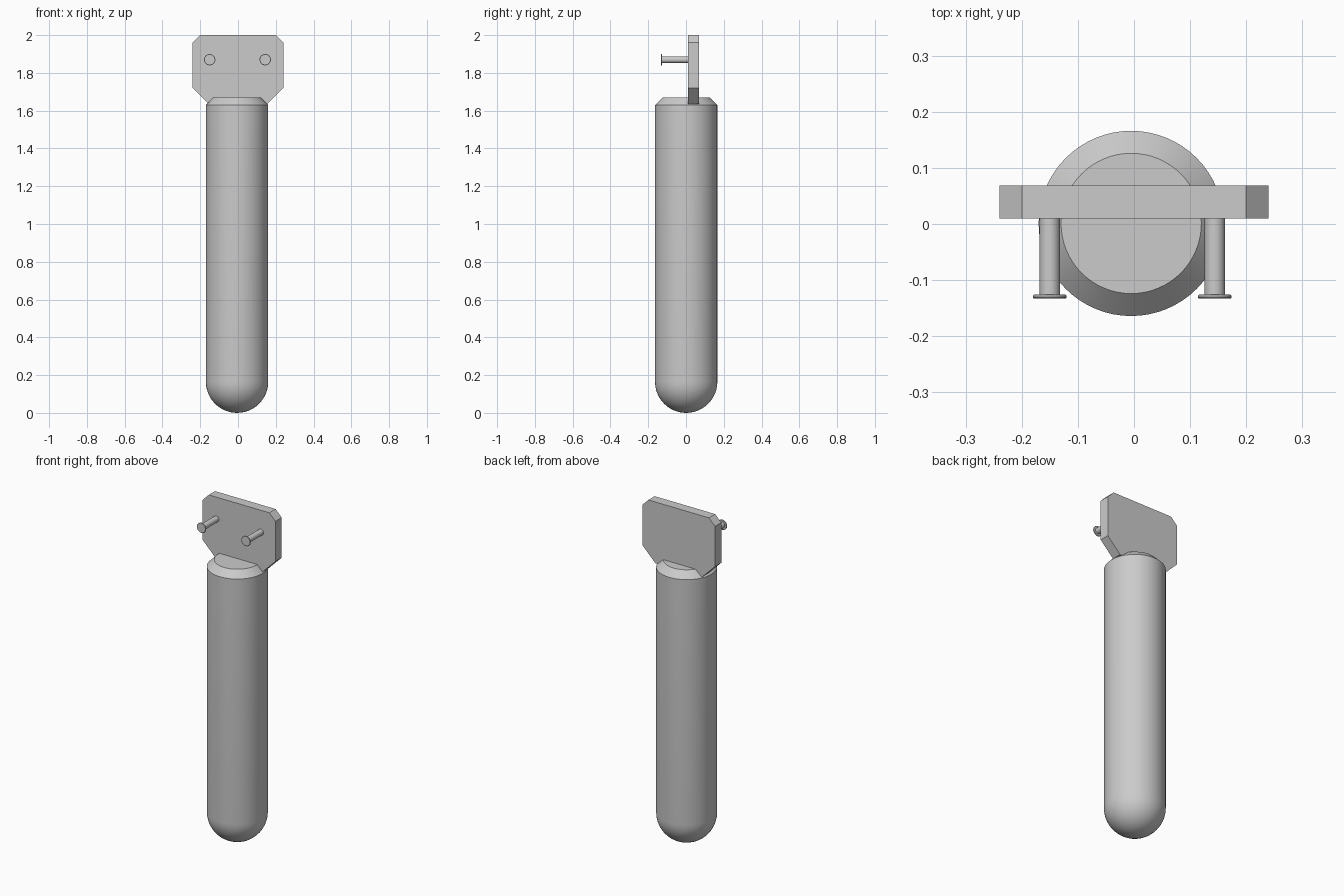
import bpy, bmesh, math
from mathutils import Matrix, Vector

cube = bpy.data.objects.get("Cube")
if cube:
    bpy.data.objects.remove(cube, do_unlink=True)

GREY = (0.6, 0.6, 0.6, 1.0)
metal = bpy.data.materials.new("plain_grey")
metal.use_nodes = True
metal.diffuse_color = GREY
for node in metal.node_tree.nodes:
    if node.type == 'BSDF_PRINCIPLED':
        node.inputs["Base Color"].default_value = GREY


def finish(bm, name, matrix=Matrix(), smooth=False):
    """Turn a bmesh into a named object with the grey material."""
    bmesh.ops.remove_doubles(bm, verts=bm.verts, dist=1e-5)
    bmesh.ops.recalc_face_normals(bm, faces=bm.faces)
    bm.transform(matrix)
    mesh = bpy.data.meshes.new(name)
    bm.to_mesh(mesh)
    bm.free()
    mesh.materials.append(metal)
    obj = bpy.data.objects.new(name, mesh)
    bpy.context.collection.objects.link(obj)
    if smooth:
        bpy.ops.object.select_all(action='DESELECT')
        bpy.context.view_layer.objects.active = obj
        obj.select_set(True)
        bpy.ops.object.shade_smooth_by_angle(angle=math.radians(30))
    return obj


def lathe(name, profile, matrix, steps):
    """Spin a (radius, height) profile around z, then place it."""
    bm = bmesh.new()
    verts = [bm.verts.new((r, 0, z)) for r, z in profile]
    edges = [bm.edges.new(pair) for pair in zip(verts, verts[1:])]
    bmesh.ops.spin(bm, geom=verts + edges, cent=(0, 0, 0), axis=(0, 0, 1),
                   angle=math.tau, steps=steps, use_merge=True)
    return finish(bm, name, matrix, smooth=True)


# Round-bottomed cylinder with a chamfered top
R = 0.165
arc = [i * math.pi / 24 for i in range(13)]
body_profile = [(R * math.sin(a), R - R * math.cos(a)) for a in arc]
body_profile += [(R, 1.63), (0.125, 1.67), (0, 1.67)]
lathe("cylinder_body", body_profile, Matrix.Translation((-0.005, 0.001, 0)), 64)

# Mounting plate with cut corners
half = [(0.155, 1.635), (0.24, 1.72), (0.24, 1.96), (0.2, 2.0)]
outline = half + [(-x, z) for x, z in reversed(half)]
bm = bmesh.new()
face = bm.faces.new([bm.verts.new((x, 0.01, z)) for x, z in outline])
moved = bmesh.ops.extrude_face_region(bm, geom=[face], use_keep_orig=True)["geom"]
bmesh.ops.translate(bm, vec=Vector((0, 0.059, 0)),
                    verts=[v for v in moved if isinstance(v, bmesh.types.BMVert)])
finish(bm, "mounting_plate")

# Headed pins pointing forward from the plate
pin_profile = [(0, 0), (0.018, 0), (0.018, 0.137), (0.028, 0.137), (0.03, 0.139),
               (0.03, 0.142), (0.028, 0.144), (0, 0.144)]
for name, x in (("right_pin", -0.15), ("left_pin", 0.144)):
    place = Matrix.Translation((x, 0.011, 1.87)) @ Matrix.Rotation(math.pi / 2, 4, 'X')
    lathe(name, pin_profile, place, 32)
